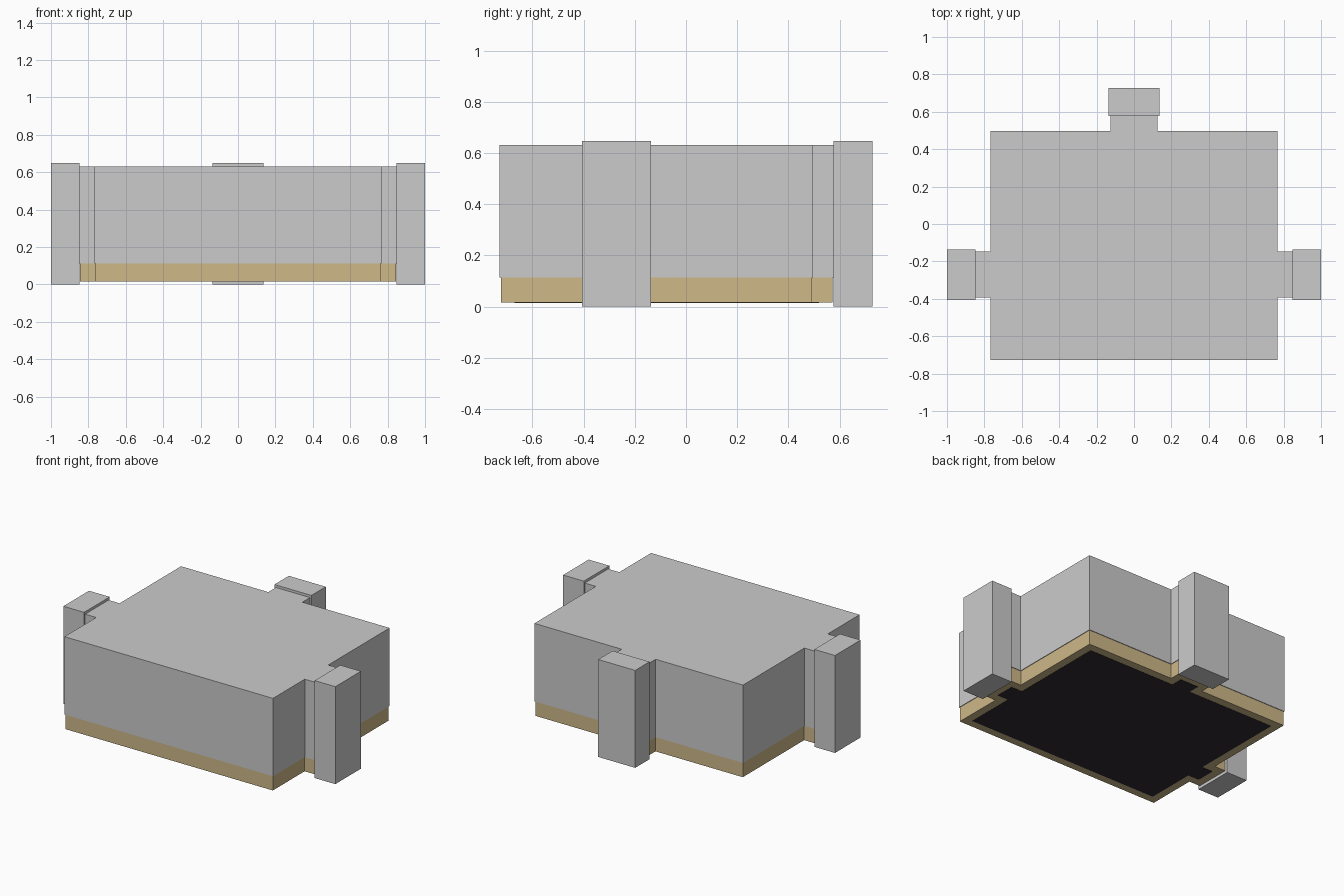
import bpy, bmesh

if "Cube" in bpy.data.objects:
    bpy.data.objects.remove(bpy.data.objects["Cube"])


def make_material(name, color):
    mat = bpy.data.materials.new(name)
    mat.diffuse_color = color
    mat.use_nodes = True
    mat.node_tree.nodes["Principled BSDF"].inputs["Base Color"].default_value = mat.diffuse_color
    return mat


def prism(name, outline, z0, z1, mat=None):
    """Extrude a closed 2D outline from z0 up to z1."""
    bm = bmesh.new()
    base = bm.faces.new([bm.verts.new((x, y, z0)) for x, y in outline])
    top = bmesh.ops.extrude_face_region(bm, geom=[base])["geom"]
    verts = [g for g in top if isinstance(g, bmesh.types.BMVert)]
    bmesh.ops.translate(bm, verts=verts, vec=(0, 0, z1 - z0))
    bmesh.ops.recalc_face_normals(bm, faces=bm.faces)
    mesh = bpy.data.meshes.new(name)
    bm.to_mesh(mesh)
    bm.free()
    obj = bpy.data.objects.new(name, mesh)
    bpy.context.collection.objects.link(obj)
    if mat:
        mesh.materials.append(mat)
    return obj


def floor_plan(inset=0.0):
    """Room outline with a short arm on each side and one at the back."""
    i = inset
    x, front, back = 0.767 - i, -0.728 + i, 0.497 - i
    arm_x, arm_y0, arm_y1 = 0.848 - i, -0.394 + i, -0.148 - i
    back_x, back_y = 0.125 - i, 0.577 - i
    right = [(x, front), (x, arm_y0), (arm_x, arm_y0), (arm_x, arm_y1),
             (x, arm_y1), (x, back), (back_x, back), (back_x, back_y)]
    return right + [(-px, py) for px, py in reversed(right)]


def rect(x0, x1, y0, y1):
    return [(x0, y0), (x1, y0), (x1, y1), (x0, y1)]


wood = make_material("wood", (0.62, 0.48, 0.25, 1))
dark = make_material("dark", (0.03, 0.025, 0.03, 1))

# Main block, slightly overhanging the wooden base
prism("body", floor_plan(), 0.113, 0.631)
prism("wooden_base", floor_plan(0.004), 0.016, 0.113, wood)

# Dark panel set into the underside, leaving a wooden rim
prism("underside_panel", floor_plan(0.058), 0.0145, 0.06, dark)

# Posts closing the three arms
prism("right_post", rect(0.848, 1.0, -0.406, -0.137), 0, 0.648)
prism("left_post", rect(-1.0, -0.848, -0.406, -0.137), 0, 0.648)
prism("back_post", rect(-0.136, 0.136, 0.577, 0.728), 0, 0.648)
